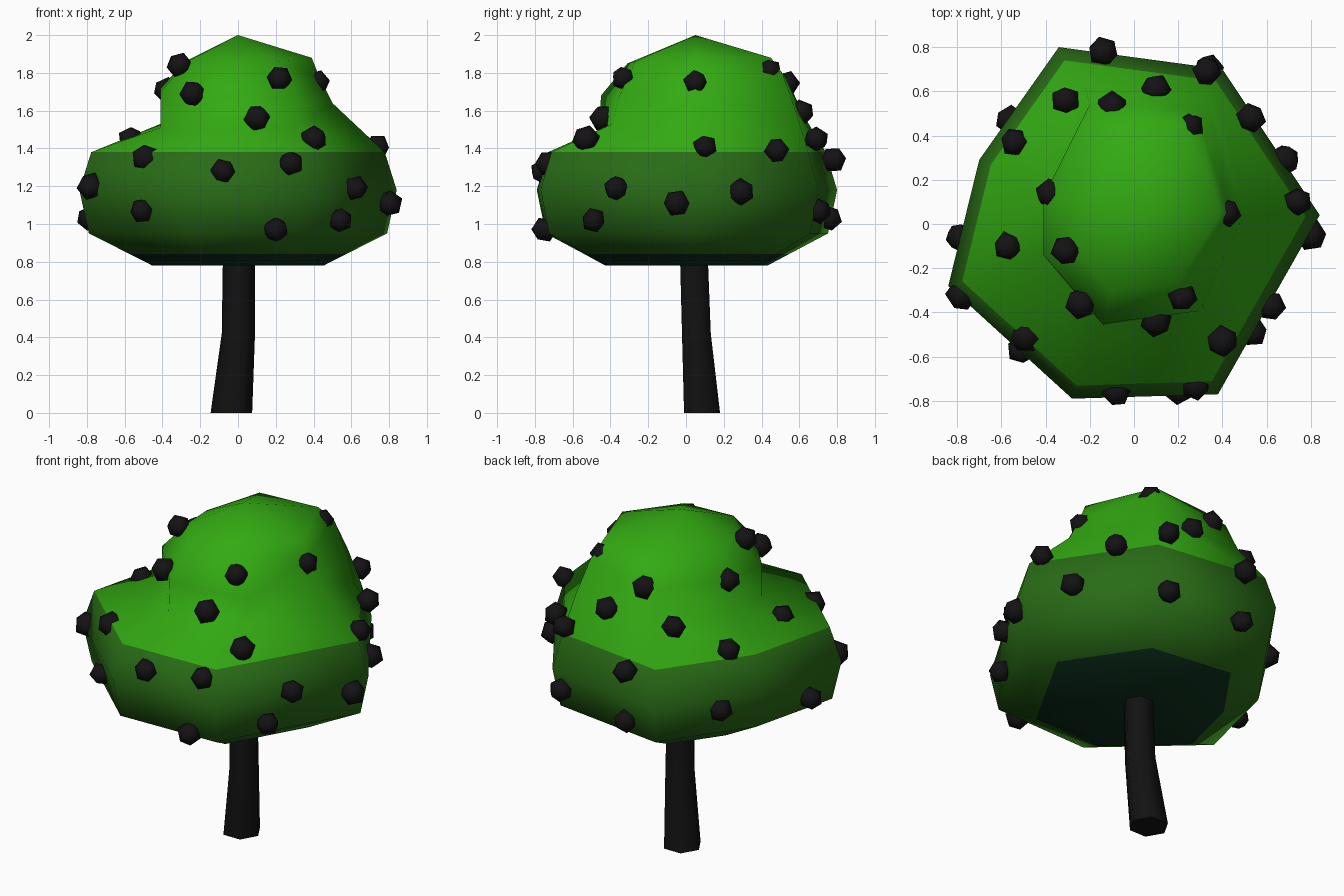
import bpy
import bmesh
import math
import random
from mathutils import Matrix, Vector

random.seed(4)

default_cube = bpy.data.objects.get("Cube")
if default_cube:
    bpy.data.objects.remove(default_cube, do_unlink=True)


def make_material(name, red, green, blue):
    material = bpy.data.materials.new(name)
    material.use_nodes = True
    colour = (red, green, blue, 1)
    material.diffuse_color = colour
    shader = material.node_tree.nodes["Principled BSDF"]
    shader.inputs["Base Color"].default_value = colour
    shader.inputs["Roughness"].default_value = 0.9
    return material


light_green = make_material("light green leaves", 0.033, 0.4, 0.006)
dark_green = make_material("dark green leaves", 0.022, 0.15, 0.008)
shadow_green = make_material("deep green underside", 0.004, 0.03, 0.012)
bark_black = make_material("black bark", 0.006, 0.006, 0.006)
berry_black = make_material("black berry", 0.007, 0.006, 0.007)


def finish_object(name, mesh_builder, materials, smooth_degrees):
    """Turn a bmesh into a smooth-shaded object."""
    bmesh.ops.recalc_face_normals(mesh_builder, faces=mesh_builder.faces)
    mesh = bpy.data.meshes.new(name)
    mesh_builder.to_mesh(mesh)
    mesh_builder.free()
    for material in materials:
        mesh.materials.append(material)
    model_part = bpy.data.objects.new(name, mesh)
    bpy.context.collection.objects.link(model_part)
    bpy.ops.object.select_all(action="DESELECT")
    model_part.select_set(True)
    bpy.context.view_layer.objects.active = model_part
    bpy.ops.object.shade_smooth_by_angle(angle=math.radians(smooth_degrees))
    return model_part


def loft(mesh_builder, rings, material_rule):
    """Skin a stack of equal rings with quads; returns the vertex rings."""
    vertex_rings = [[mesh_builder.verts.new(point) for point in ring] for ring in rings]
    for level, (lower, upper) in enumerate(zip(vertex_rings, vertex_rings[1:])):
        for side in range(len(lower)):
            following = (side + 1) % len(lower)
            face = mesh_builder.faces.new(
                (lower[side], lower[following], upper[following], upper[side]))
            face.material_index = material_rule(level)
    return vertex_rings


# Canopy: widest outline, scaled into the skirt rings
outline = [(-0.34, 0.8), (0.4, 0.7), (0.84, 0.04), (0.38, -0.77),
           (-0.28, -0.79), (-0.84, -0.28), (-0.7, 0.29)]
skirt_levels = [(0.78, 0.54), (0.84, 0.68), (0.95, 0.94), (1.18, 1), (1.38, 0.925)]
canopy_rings = [[Vector((x * scale, y * scale, height)) for x, y in outline]
                for height, scale in skirt_levels]

# Canopy: lopsided dome rising from the skirt
neck = [(-0.22, 0.62, 1.58), (0.33, 0.58, 1.6), (0.5, 0.05, 1.64), (0.32, -0.39, 1.53),
        (-0.14, -0.46, 1.5), (-0.41, -0.14, 1.51), (-0.41, 0.12, 1.53)]
shoulder = [(-0.2, 0.54, 1.76), (0.28, 0.51, 1.8), (0.43, 0.05, 1.78), (0.31, -0.36, 1.66),
            (-0.14, -0.45, 1.68), (-0.41, -0.14, 1.7), (-0.41, 0.12, 1.72)]
crown = [(-0.15, 0.42, 1.88), (0.22, 0.45, 1.88), (0.39, 0.05, 1.88), (0.2, -0.27, 1.86),
         (-0.1, -0.31, 1.85), (-0.27, -0.1, 1.86), (-0.28, 0.1, 1.86)]
canopy_rings += [neck, shoulder, crown]


def canopy_colour(level):
    if level == 0:
        return 2
    return 1 if level < len(skirt_levels) - 1 else 0


canopy_builder = bmesh.new()
loops = loft(canopy_builder, canopy_rings, canopy_colour)
apex = canopy_builder.verts.new((0, 0.05, 2))
for side, corner in enumerate(loops[-1]):
    neighbour = loops[-1][(side + 1) % len(outline)]
    canopy_builder.faces.new((corner, neighbour, apex))
underside = canopy_builder.faces.new(loops[0])
underside.material_index = 2
finish_object("leaf_canopy", canopy_builder,
              [light_green, dark_green, shadow_green], 80)


# Trunk: bent six-sided tube flaring at the foot
def hexagon(centre_x, centre_y, height, radius):
    corners = [math.tau * step / 6 for step in range(6)]
    return [(centre_x + radius * math.cos(angle),
             centre_y + radius * math.sin(angle), height) for angle in corners]


trunk_builder = bmesh.new()
trunk_path = [hexagon(-0.035, 0.085, 0, 0.11),
              hexagon(0.002, 0.055, 0.42, 0.088),
              hexagon(0.005, 0.042, 0.82, 0.085)]
trunk_loops = loft(trunk_builder, trunk_path, lambda level: 0)
trunk_builder.faces.new(trunk_loops[0])
trunk_builder.faces.new(trunk_loops[-1])
finish_object("trunk", trunk_builder, [bark_black], 65)

# Berries: faceted balls half sunk into the canopy
dome_berries = [
    (-0.31, -0.12, 1.84), (-0.38, 0.14, 1.71), (-0.24, -0.36, 1.69), (0.22, -0.33, 1.77),
    (0.42, 0.05, 1.75), (0.1, -0.44, 1.56), (0.25, 0.44, 1.81), (-0.1, 0.53, 1.74),
    (0.1, 0.61, 1.59), (-0.31, 0.56, 1.57)]
ledge_berries = [
    (0.4, -0.53, 1.45), (-0.57, -0.1, 1.45), (-0.49, -0.51, 1.35), (0.28, -0.73, 1.32),
    (-0.08, -0.76, 1.28), (0.74, 0.1, 1.41), (0.33, 0.69, 1.45), (0.53, 0.48, 1.39),
    (-0.14, 0.78, 1.34), (-0.54, 0.37, 1.42)]
skirt_berries = [
    (0.62, -0.37, 1.19), (0.54, -0.49, 1.02), (0.8, -0.05, 1.11), (0.2, -0.75, 0.97),
    (-0.51, -0.57, 1.07), (-0.78, -0.32, 1.2), (-0.79, -0.06, 1.03), (0.68, 0.29, 1.17),
    (0.34, 0.7, 1.07), (-0.13, 0.76, 1.03), (-0.56, 0.47, 1.1)]


def scatter_berries(name, positions):
    berry_builder = bmesh.new()
    for position in positions:
        turn = Matrix.Rotation(random.uniform(0, math.tau), 4, "Z")
        tilt = Matrix.Rotation(random.uniform(0, math.pi), 4, "X")
        placement = Matrix.Translation(position) @ turn @ tilt
        bmesh.ops.create_icosphere(berry_builder, subdivisions=1,
                                   radius=random.uniform(0.066, 0.076), matrix=placement)
    return finish_object(name, berry_builder, [berry_black], 60)


scatter_berries("dome_berries", dome_berries)
scatter_berries("ledge_berries", ledge_berries)
scatter_berries("skirt_berries", skirt_berries)
